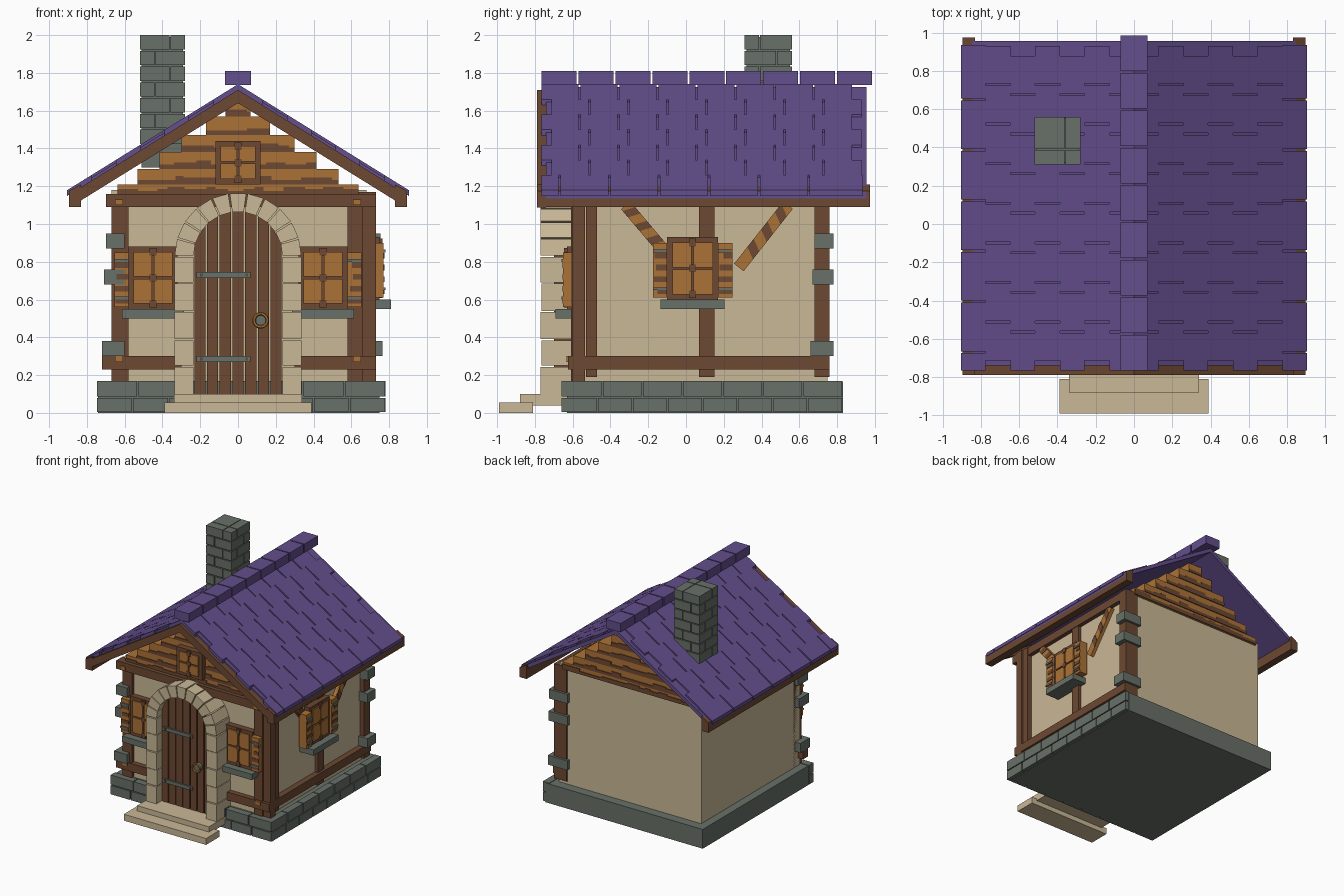
import bpy, bmesh, math, random
from mathutils import Vector

if "Cube" in bpy.data.objects:
    bpy.data.objects.remove(bpy.data.objects["Cube"])

random.seed(4)


def material(name, rgb):
    m = bpy.data.materials.new(name)
    lin = [((c / 255 + 0.055) / 1.055) ** 2.4 for c in rgb]
    m.diffuse_color = (*lin, 1)
    m.use_nodes = True
    m.node_tree.nodes["Principled BSDF"].inputs["Base Color"].default_value = m.diffuse_color
    return m


STONE = material("grey stone", (104, 112, 104))
PLASTER = material("cream plaster", (202, 184, 150))
BROWN = material("dark wood", (108, 72, 50))
ORANGE = material("light wood", (172, 114, 54))
PURPLE = material("purple tile", (99, 78, 140))


def prisms(name, mat, items):
    """items: (points, a, b, axis); points lie in the plane across the axis."""
    bm = bmesh.new()
    for pts, a, b, axis in items:
        place = (lambda p, t: (p[0], t, p[1])) if axis == 'y' else (lambda p, t: (t, p[0], p[1]))
        lo = [bm.verts.new(place(p, a)) for p in pts]
        hi = [bm.verts.new(place(p, b)) for p in pts]
        bm.faces.new(lo)
        bm.faces.new(hi[::-1])
        for i in range(len(pts)):
            j = (i + 1) % len(pts)
            bm.faces.new((lo[j], lo[i], hi[i], hi[j]))
    bmesh.ops.recalc_face_normals(bm, faces=bm.faces)
    me = bpy.data.meshes.new(name)
    bm.to_mesh(me)
    bm.free()
    me.materials.append(mat)
    ob = bpy.data.objects.new(name, me)
    bpy.context.collection.objects.link(ob)
    return ob


def boxes(name, mat, items):
    """items: (x0, x1, y0, y1, z0, z1)"""
    return prisms(name, mat, [([(x0, z0), (x1, z0), (x1, z1), (x0, z1)], y0, y1, 'y')
                              for x0, x1, y0, y1, z0, z1 in items])


def on_wall(side, u0, u1, d0, d1, z0, z1):
    """Box on the front or right wall: u along the wall, d outwards."""
    return (u0, u1, -d1, -d0, z0, z1) if side == "front" else (d0, d1, u0, u1, z0, z1)


def split(a, b, n, gap=0.008):
    w = (b - a) / n
    return [(a + i * w + gap / 2, a + (i + 1) * w - gap / 2) for i in range(n)]


# Foundation with two courses of blocks on the front and right
boxes("foundation", STONE, [(-0.74, 0.75, -0.63, 0.83, 0, 0.165)])
blocks = []
for k, (z0, z1) in enumerate([(0.005, 0.08), (0.088, 0.17)]):
    for a, b in split(-0.75, 0.78, 8 - k):
        blocks.append((a, b, -0.66, -0.6, z0, z1))
    for a, b in split(-0.655, 0.83, 8 - k):
        blocks.append((0.72, 0.78, a, b, z0, z1))
boxes("foundation_blocks", STONE, blocks)

# Plaster walls and entrance steps
boxes("walls", PLASTER, [(-0.67, 0.68, -0.58, 0.75, 0.16, 1.18)])
boxes("entrance_steps", PLASTER, [(-0.39, 0.39, -0.99, -0.81, 0, 0.055),
                                  (-0.34, 0.34, -0.88, -0.6, 0.04, 0.1)])

# Timber frame on the front and right walls
boxes("front_timbers", BROWN, [
    (-0.67, -0.58, -0.61, -0.5, 0.17, 1.12), (0.58, 0.66, -0.61, -0.5, 0.17, 1.12),
    (-0.72, -0.3, -0.625, -0.56, 0.23, 0.3), (0.3, 0.73, -0.625, -0.56, 0.23, 0.3),
    (-0.7, 0.73, -0.65, -0.56, 1.09, 1.16)])
boxes("right_timbers", BROWN, [
    (0.6, 0.73, -0.6, -0.535, 0.17, 1.17), (0.6, 0.72, -0.53, -0.47, 0.19, 1.17),
    (0.6, 0.71, 0.07, 0.15, 0.19, 1.17), (0.6, 0.72, 0.68, 0.76, 0.19, 1.17),
    (0.6, 0.73, -0.6, 0.76, 0.23, 0.3), (0.6, 0.715, -0.6, 0.76, 1.1, 1.17)])
boxes("pegs", ORANGE, [(x - 0.02, x + 0.02, -d - 0.008, -d + 0.02, z, z + 0.03)
                       for x in (-0.63, 0.63) for z, d in ((0.27, 0.625), (1.1, 0.65))])

# Slanted braces with dark bands
braces, bands = [], []
for a, b in (((-0.32, 1.1), (-0.1, 0.84)), ((0.54, 1.1), (0.28, 0.77))):
    a, b = Vector(a), Vector(b)
    d = b - a
    n = Vector((-d.y, d.x)).normalized() * 0.032
    quad = lambda s, t, k: [a + d * s + n, a + d * t + n, a + d * (t - k) - n, a + d * (s - k) - n]
    braces.append((quad(0, 1, 0), 0.66, 0.71, 'x'))
    bands += [(quad(s, s + 0.13, 0.08), 0.7, 0.714, 'x') for s in (0.12, 0.4, 0.68)]
prisms("braces", ORANGE, braces)
prisms("brace_bands", BROWN, bands)

# Corner stones
boxes("corner_stones", STONE, [s for z, e in ((0.3, 0.02), (0.68, 0.01), (0.87, 0)) for s in (
    (-0.70 - e, -0.6, -0.65, -0.52, z, z + 0.08),
    (0.58, 0.755 + e / 2, 0.68 - e, 0.78, z, z + 0.08))])


# Windows with shutters, straps and sill
def window(name, side, c, half, z0, z1, d, shutters, sill):
    w = lambda *a: on_wall(side, *a)
    zm = (z0 + z1) / 2
    boxes(name + "_frame", BROWN, [w(c - half, c + half, d, d + 0.05, z0, z1)])
    g, t = 0.006, 0.028
    panes = [w(min(c + s * g, c + s * (half - t)), max(c + s * g, c + s * (half - t)),
               d, d + 0.06, lo, hi)
             for s in (-1, 1) for lo, hi in ((z0 + t, zm - g), (zm + g, z1 - t))]
    boxes(name + "_panes", ORANGE, panes)
    boxes(name + "_knots", BROWN, [w(c - 0.018, c + 0.018, d, d + 0.065, z - 0.02, z + 0.02)
                                   for z in (zm, z0 + t, z1 - t)])
    boards, marks, straps = [], [], []
    for s in shutters:
        u0, u1 = sorted((c + s * half, c + s * (half + 0.075)))
        boards.append(w(u0, u1, d, d + 0.07, z0 + 0.01, z1 - 0.03))
        for i in range(4):
            z = z0 + 0.03 + i * (z1 - z0 - 0.08) / 4
            a = u0 + random.uniform(0, 0.03)
            marks.append(w(a, u1, d, d + 0.075, z, z + 0.03))
        straps += [w(u0, u1, d, d + 0.08, z, z + 0.015) for z in (z0 + 0.05, z1 - 0.08)]
    if boards:
        boxes(name + "_shutters", ORANGE, boards)
        boxes(name + "_shutter_grain", BROWN, marks)
        boxes(name + "_straps", STONE, straps)
    if sill:
        boxes(name + "_sill", STONE, [w(c - half - 0.035, c + half + 0.035, d - 0.03, d + 0.11,
                                        z0 - 0.05, z0)])


window("left_window", "front", -0.45, 0.13, 0.55, 0.88, 0.58, (-1,), True)
window("right_window", "front", 0.45, 0.13, 0.55, 0.88, 0.58, (1,), True)
window("side_window", "right", 0.035, 0.135, 0.6, 0.93, 0.7, (-1, 1), True)
window("gable_window", "front", 0, 0.12, 1.21, 1.44, 0.61, (), False)

# Stone door surround: two columns and an arch of wedges
R, r, SPRING = 0.335, 0.235, 0.83
cuts = [0.1, 0.25, 0.39, 0.54, 0.69, SPRING]
boxes("door_columns", PLASTER, [(min(s * r, s * R), max(s * r, s * R), -0.77 + 0.006 * (i % 2), -0.57,
                                 z0, z1 - 0.006)
                                for s in (-1, 1) for i, (z0, z1) in enumerate(zip(cuts, cuts[1:]))])
wedges = []
for a0, a1 in split(0, math.pi, 11, 0.025):
    pt = lambda q, a: (q * math.cos(a), SPRING + q * math.sin(a))
    wedges.append(([pt(r, a0), pt(R, a0), pt(R, a1), pt(r, a1)], -0.77, -0.57, 'y'))
prisms("door_arch", PLASTER, wedges)

# Plank door with hinges and ring handle
planks = []
for a, b in split(-0.235, 0.235, 7, 0.008):
    top = [(x, SPRING + math.sqrt(max(0, 0.24 ** 2 - x * x))) for x in (b, a)]
    planks.append(([(a, 0.1), (b, 0.1)] + top, -0.7, -0.58, 'y'))
prisms("door_planks", BROWN, planks)
boxes("door_hinges", STONE, [(-0.22, 0.065, -0.712, -0.69, z, z + 0.03) for z in (0.27, 0.715)])
boxes("hinge_pins", BROWN, [(x, x + 0.014, -0.718, -0.7, z, z + 0.014)
                            for x in (-0.2, 0.04) for z in (0.278, 0.723)])
bpy.ops.mesh.primitive_cylinder_add(vertices=16, radius=0.035, depth=0.03,
                                    location=(0.12, -0.71, 0.49), rotation=(math.pi / 2, 0, 0))
plate, plate.name = bpy.context.object, "handle_plate"
plate = bpy.context.object
plate.name = "handle_plate"
plate.data.materials.append(STONE)
bpy.ops.mesh.primitive_torus_add(major_radius=0.035, minor_radius=0.009, major_segments=20,
                                 minor_segments=6, location=(0.12, -0.735, 0.49),
                                 rotation=(math.pi / 2, 0, 0))
ring = bpy.context.object
ring.name = "handle_ring"
ring.data.materials.append(ORANGE)

# Stepped gable boards with ragged dark grain on front and back
rows = [1.15, 1.21, 1.29, 1.38, 1.47, 1.57, 1.65]
gable, grain = [], []
for z0, z1 in zip(rows, rows[1:]):
    h = (1.70 - z1) * 1.3
    gable.append((-h, h, -0.61, 0.765, z0, z1))
    for y0, y1 in ((-0.617, -0.6), (0.75, 0.772)):
        grain.append((-h, h, y0, y1, z0, z0 + 0.022))
        x = -h
        while x < h - 0.02:
            w = min(random.uniform(0.04, 0.12), h - x)
            grain.append((x, x + w, y0, y1, z0 + 0.02, z0 + random.choice((0.024, 0.035, 0.045))))
            x += w
boxes("gable_boards", ORANGE, gable)
boxes("gable_grain", BROWN, grain)

# Roof deck, tiles, ridge caps and trim
SLOPE = 0.62
roof_z = lambda x: 1.74 - SLOPE * abs(x)


def slab(s, x0, x1, up, down):
    return [(s * x0, roof_z(x0) - up), (s * x1, roof_z(x1) - up),
            (s * x1, roof_z(x1) - down), (s * x0, roof_z(x0) - down)]


prisms("roof_deck", PURPLE, [(slab(s, 0, 0.895, 0.014, 0.05), -0.74, 0.955, 'y') for s in (-1, 1)])
tiles = []
for s in (-1, 1):
    for i, (x0, x1) in enumerate(split(0, 0.905, 7, 0)):
        start = -0.77 + 0.052 * (i % 2)
        edges = [start + 0.2066 * k for k in range(9)]
        if i == 6:
            edges = [-0.77] + [-0.67 + 0.264 * k for k in range(6)] + [0.94]
        for a, b in zip(edges, edges[1:]):
            tiles.append((slab(s, x0, x1, 0, 0.03), a + 0.005, b - 0.005, 'y'))
prisms("roof_tiles", PURPLE, tiles)
boxes("ridge_caps", PURPLE, [(-0.07, 0.07, a, b, 1.735, 1.81) for a, b in split(-0.77, 0.99, 9, 0.01)])
prisms("gable_trim", BROWN, [(slab(s, 0, 0.89, 0.03, 0.1), -0.79, -0.74, 'y') for s in (-1, 1)])
prisms("eave_beams", BROWN, [([(s * 0.83, 1.09), (s * 0.895, 1.09), (s * 0.895, 1.175),
                               (s * 0.83, 1.21)], -0.79, 0.975, 'y') for s in (-1, 1)])

# Chimney of alternating bricks around a core
boxes("chimney_core", STONE, [(-0.51, -0.29, 0.32, 0.55, 1.3, 1.99)])
bricks = []
for i, (z0, z1) in enumerate(split(1.42, 2.004, 7, 0.008)):
    m = -0.44 if i % 2 else -0.36
    n = 0.48 if i % 2 else 0.39
    for a, b in ((-0.52, m - 0.003), (m + 0.003, -0.28)):
        for c, d in ((0.31, n - 0.003), (n + 0.003, 0.56)):
            bricks.append((a, b, c, d, z0, z1 if i < 6 else 2.0))
boxes("chimney_bricks", STONE, bricks)
